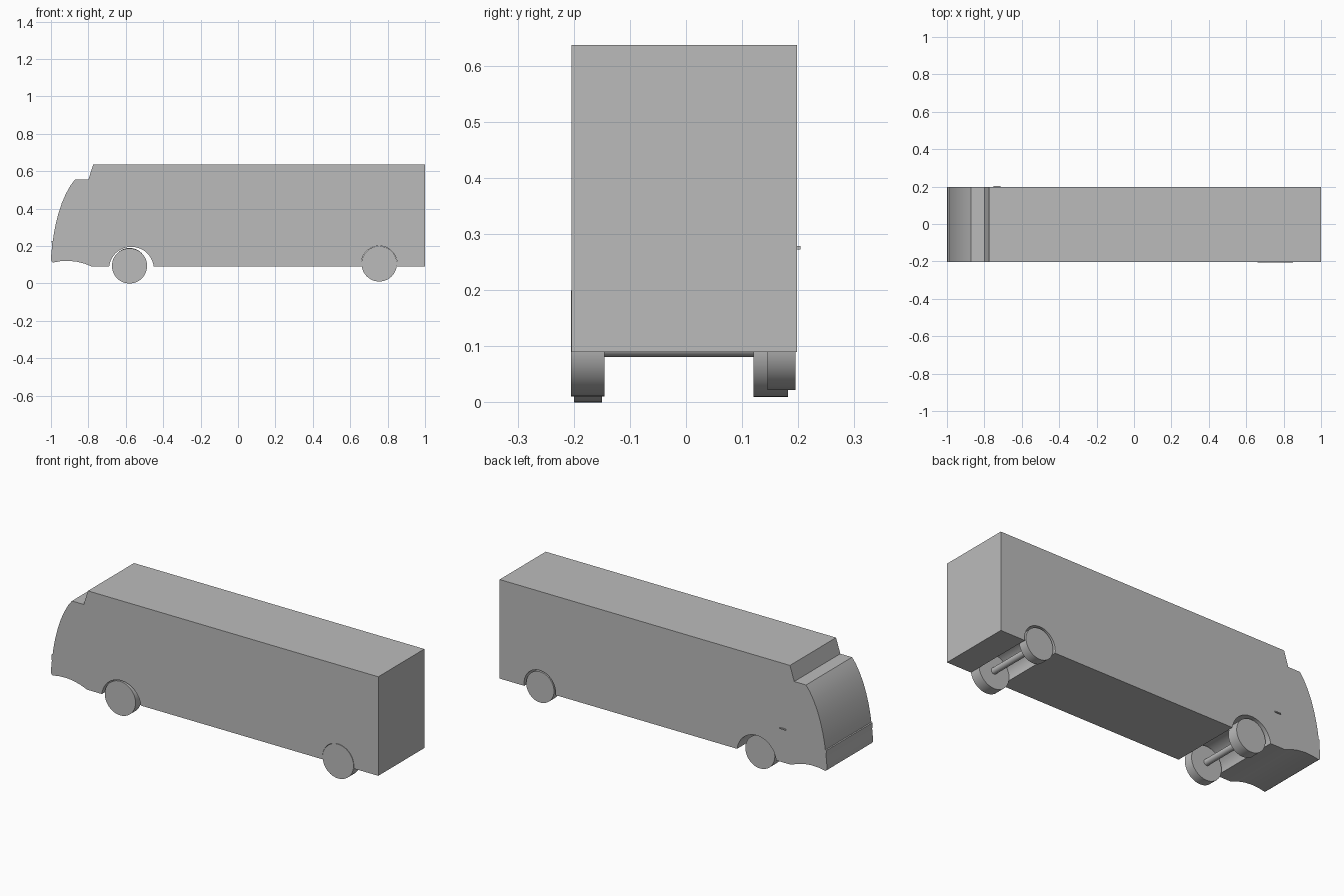
import bpy
import bmesh
from math import sin, cos, pi, asin, radians

old = bpy.data.objects.get("Cube")
if old:
    bpy.data.objects.remove(old, do_unlink=True)

GREY = (0.5, 0.5, 0.5, 1)
mat = bpy.data.materials.new("plain grey")
mat.use_nodes = True
mat.diffuse_color = GREY
mat.node_tree.nodes["Principled BSDF"].inputs["Base Color"].default_value = GREY

FLOOR = 0.09


def extrude_profile(name, points, y0, y1):
    """Closed x-z outline extruded along y, smooth except at sharp edges."""
    bm = bmesh.new()
    face = bm.faces.new([bm.verts.new((x, y0, z)) for x, z in points])
    ext = bmesh.ops.extrude_face_region(bm, geom=[face])["geom"]
    moved = [v for v in ext if isinstance(v, bmesh.types.BMVert)]
    bmesh.ops.translate(bm, verts=moved, vec=(0, y1 - y0, 0))
    bmesh.ops.recalc_face_normals(bm, faces=bm.faces)
    mesh = bpy.data.meshes.new(name)
    bm.to_mesh(mesh)
    bm.free()
    mesh.materials.append(mat)
    obj = bpy.data.objects.new(name, mesh)
    bpy.context.collection.objects.link(obj)
    bpy.ops.object.select_all(action="DESELECT")
    obj.select_set(True)
    bpy.context.view_layer.objects.active = obj
    bpy.ops.object.shade_smooth_by_angle(angle=radians(25))
    return obj


def circle(cx, cz, r, n=48):
    return [(cx + r * cos(2 * pi * i / n), cz + r * sin(2 * pi * i / n)) for i in range(n)]


def arch(cx, cz, r, n=28):
    """Wheel arch from left to right, starting and ending on the floor line."""
    a = asin((FLOOR - cz) / r)
    angles = [pi - a - (pi - 2 * a) * i / n for i in range(n + 1)]
    return [(cx + r * cos(t), cz + r * sin(t)) for t in angles]


# Body: roof, curved windscreen, stepped bumper, chin, arches
nose = [(1, 0.637), (-0.774, 0.637), (-0.8, 0.555), (-0.872, 0.555),
        (-0.895, 0.525), (-0.92, 0.48), (-0.942, 0.43), (-0.96, 0.375),
        (-0.974, 0.32), (-0.984, 0.27), (-0.99, 0.228), (-0.996, 0.226),
        (-0.995, 0.19), (-0.998, 0.16), (-1, 0.135), (-0.998, 0.118), (-0.99, 0.112)]
chin = [(-0.95, 0.119), (-0.905, 0.121), (-0.86, 0.116), (-0.82, 0.106), (-0.78, FLOOR)]
outline = nose + chin + arch(-0.57, 0.076, 0.12) + arch(0.755, 0.105, 0.096) + [(1, FLOOR)]
extrude_profile("body", outline, -0.204, 0.198)

# Wheels: name, x, z, radius, y range
for name, x, z, r, y0, y1 in [
    ("front_wheel_near", -0.58, 0.094, 0.094, -0.2, -0.15),
    ("front_wheel_far", -0.58, 0.1, 0.09, 0.12, 0.182),
    ("rear_wheel_near", 0.755, 0.105, 0.0945, -0.205, -0.145),
    ("rear_wheel_far", 0.755, 0.107, 0.085, 0.145, 0.195),
]:
    extrude_profile(name, circle(x, z, r), y0, y1)

# Axles
extrude_profile("front_axle", circle(-0.58, 0.098, 0.017, 24), -0.155, 0.125)
extrude_profile("rear_axle", circle(0.755, 0.107, 0.017, 24), -0.15, 0.15)

# Door handle
extrude_profile("door_handle", [(-0.75, 0.273), (-0.715, 0.273), (-0.715, 0.279), (-0.75, 0.279)],
                0.196, 0.204)
